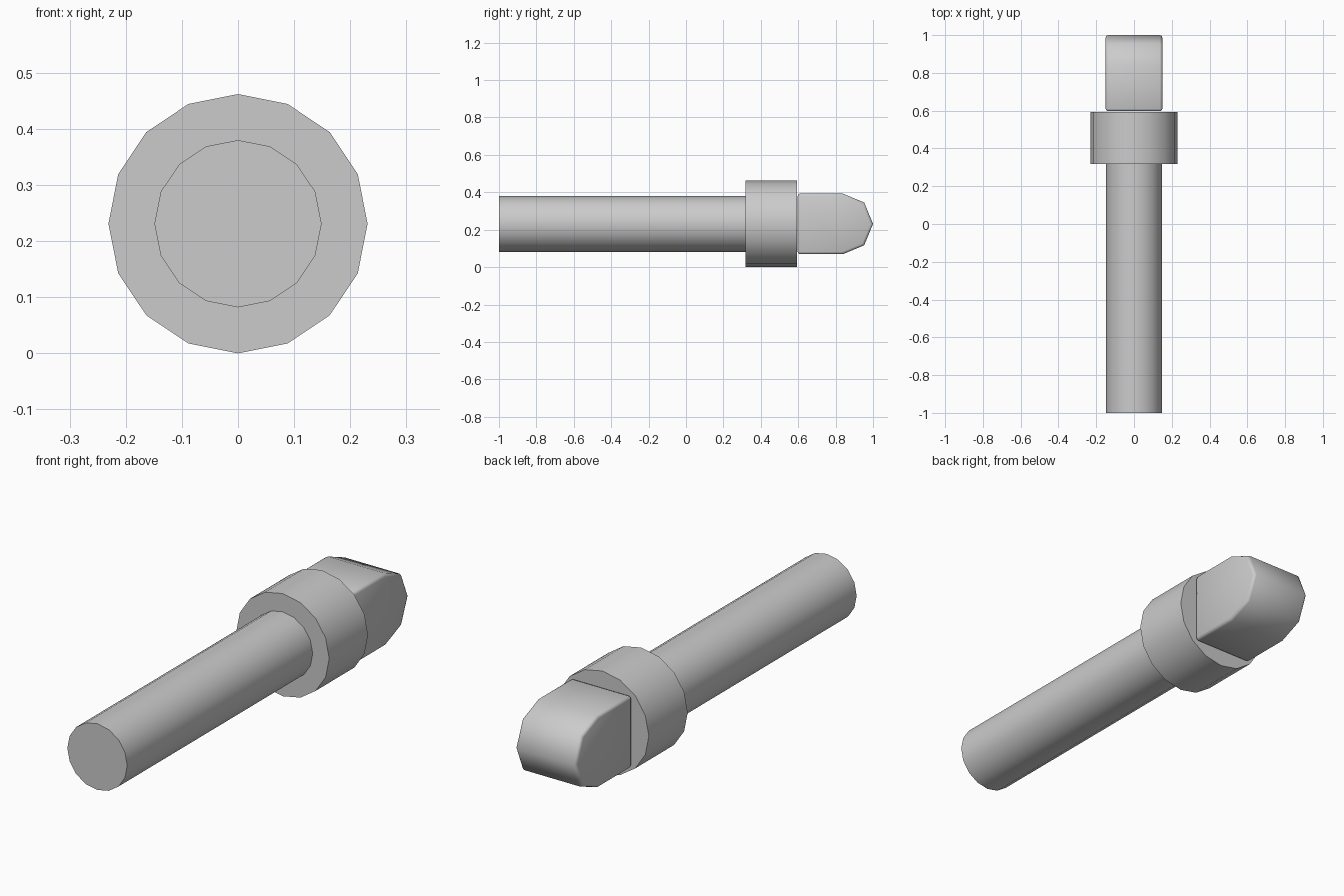
import bpy
import bmesh
from math import radians, sin, cos

if "Cube" in bpy.data.objects:
    bpy.data.objects.remove(bpy.data.objects["Cube"])

AXIS_Z = 0.231


def finish(obj, angle):
    bpy.ops.object.select_all(action='DESELECT')
    obj.select_set(True)
    bpy.context.view_layer.objects.active = obj
    bpy.ops.object.shade_smooth_by_angle(angle=radians(angle))


def prism(name, profile, axis, start, end, bevel=0.0):
    """Extrude a closed 2D profile along x (profile is y, z) or y (profile is x, z)."""
    def place(a, b, t):
        return (t, a, b) if axis == 'X' else (a, t, b)
    bm = bmesh.new()
    rings = [[bm.verts.new(place(a, b, t)) for a, b in profile] for t in (start, end)]
    n = len(profile)
    for ring in rings:
        bm.faces.new(ring)
    for i in range(n):
        j = (i + 1) % n
        bm.faces.new((rings[0][i], rings[0][j], rings[1][j], rings[1][i]))
    bmesh.ops.recalc_face_normals(bm, faces=bm.faces[:])
    if bevel:
        sharp = [e for e in bm.edges if e.calc_face_angle() > radians(60)]
        bmesh.ops.bevel(bm, geom=sharp, offset=bevel, segments=2, profile=0.5,
                        affect='EDGES', clamp_overlap=True)
    mesh = bpy.data.meshes.new(name)
    bm.to_mesh(mesh)
    bm.free()
    obj = bpy.data.objects.new(name, mesh)
    bpy.context.collection.objects.link(obj)
    finish(obj, 50)
    return obj


def circle(radius, sides=16):
    return [(radius * cos(radians(360 * i / sides)),
             AXIS_Z + radius * sin(radians(360 * i / sides))) for i in range(sides)]


# Long round shaft and the wider collar
prism("shaft", circle(0.149), 'Y', -1.0, 0.318)
prism("collar", circle(0.231), 'Y', 0.318, 0.594)

# Flat-sided head: square at the collar, half octagon at the tip
R = 0.162
head = [(0.597, AXIS_Z - R)]
head += [(0.838 + R * cos(radians(a)), AXIS_Z + R * sin(radians(a)))
         for a in range(-90, 91, 45)]
head += [(0.597, AXIS_Z + R)]
prism("head", head, 'X', -0.15, 0.15, bevel=0.013)
